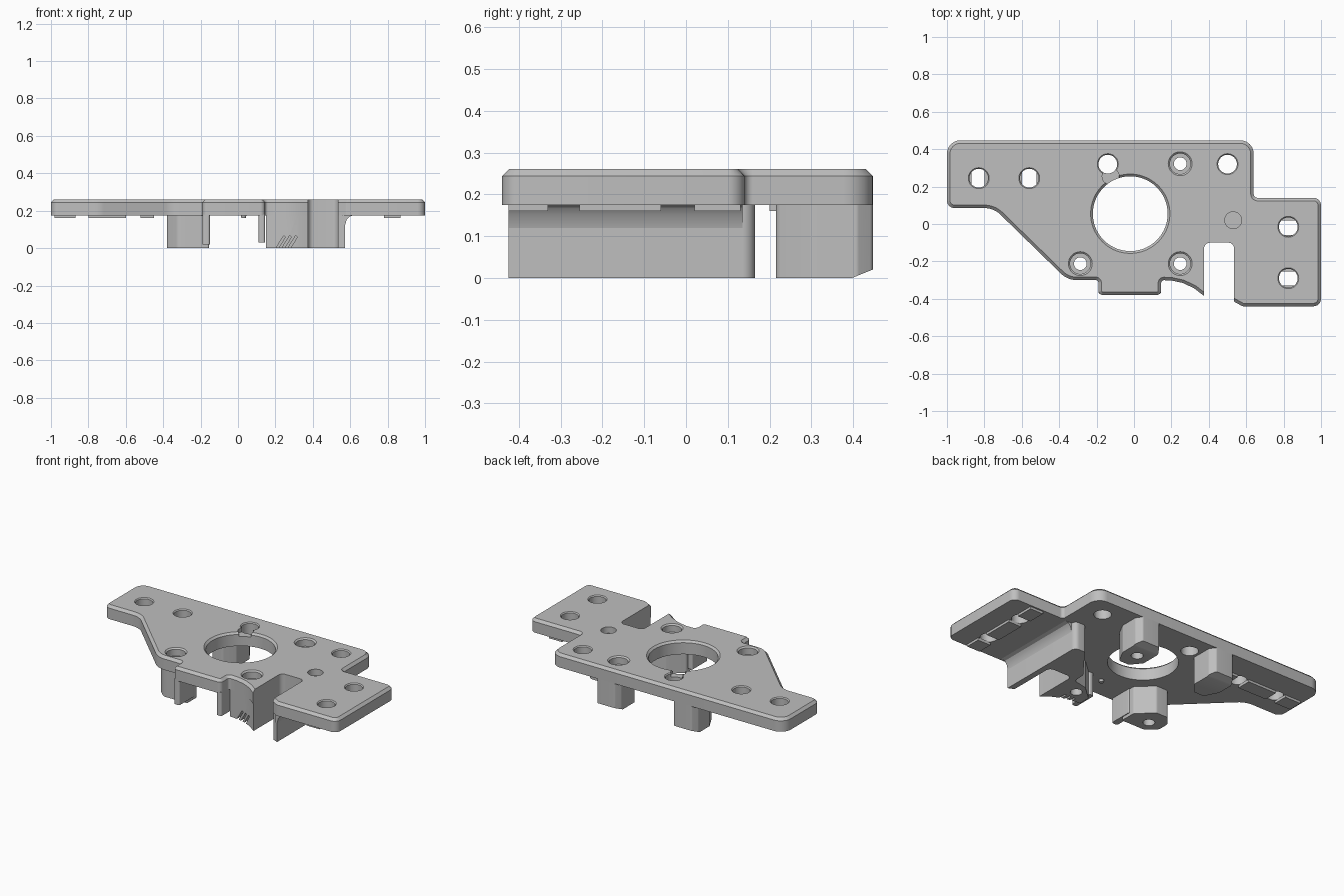
import bpy, bmesh, math
from mathutils import Vector, Matrix

if "Cube" in bpy.data.objects:
    bpy.data.objects.remove(bpy.data.objects["Cube"])

grey = bpy.data.materials.new("plain_grey")
grey.use_nodes = True
GREY = (0.52, 0.52, 0.52, 1)
grey.diffuse_color = GREY
grey.node_tree.nodes["Principled BSDF"].inputs["Base Color"].default_value = GREY


def rounded(corners, steps=6):
    """Outline from (x, y, optional corner radius)."""
    out = []
    for i, c in enumerate(corners):
        p = Vector(c[:2])
        r = c[2] if len(c) > 2 else 0
        if not r:
            out.append(p)
            continue
        a = (Vector(corners[i - 1][:2]) - p).normalized()
        b = (Vector(corners[(i + 1) % len(corners)][:2]) - p).normalized()
        half = a.angle(b) / 2
        centre = p + (a + b).normalized() * r / math.sin(half)
        reach = r / math.tan(half)
        start, end = p + a * reach - centre, p + b * reach - centre
        for k in range(steps + 1):
            t = k / steps
            out.append(centre + (start * (1 - t) + end * t).normalized() * r)
    return out


def finish(bm, name):
    bmesh.ops.recalc_face_normals(bm, faces=bm.faces)
    mesh = bpy.data.meshes.new(name)
    bm.to_mesh(mesh)
    bm.free()
    mesh.materials.append(grey)
    obj = bpy.data.objects.new(name, mesh)
    bpy.context.collection.objects.link(obj)
    return obj


def prism(name, corners, z0, z1, chamfer=0, matrix=None):
    bm = bmesh.new()
    base = bm.faces.new([bm.verts.new((p.x, p.y, z0)) for p in rounded(corners)])
    geo = bmesh.ops.extrude_face_region(bm, geom=[base], use_keep_orig=True)["geom"]
    bmesh.ops.translate(bm, verts=[g for g in geo if isinstance(g, bmesh.types.BMVert)],
                        vec=(0, 0, z1 - z0))
    if chamfer:
        bmesh.ops.recalc_face_normals(bm, faces=bm.faces)
        rim = [e for e in bm.edges if all(abs(v.co.z - z1) < 1e-5 for v in e.verts)]
        bmesh.ops.bevel(bm, geom=rim, offset=chamfer, segments=1, affect='EDGES')
    if matrix:
        bm.transform(matrix)
    return finish(bm, name)


def box(name, x0, x1, y0, y1, z0, z1, r=0):
    return prism(name, [(x0, y0, r), (x1, y0, r), (x1, y1, r), (x0, y1, r)], z0, z1)


def cone(name, x, y, r0, r1, z0, z1, sides=40):
    bm = bmesh.new()
    bmesh.ops.create_cone(bm, cap_ends=True, segments=sides, radius1=r0, radius2=r1,
                          depth=z1 - z0, matrix=Matrix.Translation((x, y, (z0 + z1) / 2)))
    return finish(bm, name)


def cut(obj, cutter):
    mod = obj.modifiers.new("cut", 'BOOLEAN')
    mod.operation = 'DIFFERENCE'
    mod.solver = 'EXACT'
    mod.object = cutter
    bpy.context.view_layer.objects.active = obj
    bpy.ops.object.modifier_apply(modifier=mod.name)
    bpy.data.objects.remove(cutter)


BOTTOM, TOP = 0.175, 0.26
MX, MY, SPAN = -0.02, 0.055, 0.267      # bore centre and screw half spacing

# Chamfered plate
plate = prism("plate", [
    (-1, 0.447, 0.07), (0.64, 0.447, 0.07), (0.64, 0.14, 0.02), (1, 0.14, 0.04),
    (1, -0.44, 0.04), (0.58, -0.44, 0.02), (0.535, -0.415), (0.375, -0.385),
    (0.32, -0.343), (0.26, -0.315), (0.2, -0.302), (0.145, -0.3, 0.015),
    (0.145, -0.38, 0.025), (-0.19, -0.38, 0.025), (-0.19, -0.3, 0.015),
    (-0.355, -0.3, 0.12), (-0.75, 0.085, 0.12), (-1, 0.085, 0.04)], BOTTOM, TOP, 0.016)

# Cable notch, bore and its screw-head relief
cut(plate, box("notch_cutter", 0.375, 0.535, -0.6, -0.1, 0, 1, 0.03))
cut(plate, cone("bore_cutter", MX, MY, 0.2, 0.2, 0, 1, 72))
cut(plate, cone("bore_chamfer", MX, MY, 0.196, 0.214, TOP - 0.016, TOP + 0.002, 72))
cut(plate, cone("relief_cutter", -0.125, 0.255, 0.045, 0.045, 0.235, 1))

# Mounting holes, countersunk screw holes and blind dimple
for x, y in [(-0.83, 0.245), (-0.56, 0.245), (-0.14, 0.32), (0.5, 0.32),
             (0.825, -0.015), (0.825, -0.29)]:
    cut(plate, cone("hole_cutter", x, y, 0.05, 0.05, 0, 1))
    cut(plate, cone("hole_chamfer", x, y, 0.048, 0.057, TOP - 0.008, TOP + 0.001))
screws = [(MX + SPAN, MY + SPAN), (MX - SPAN, MY - SPAN), (MX + SPAN, MY - SPAN)]
cut(plate, cone("dimple_cutter", 0.53, 0.02, 0.045, 0.045, 0.22, 1))

# Back posts, mirrored about the bore, with a chamfered lower back edge
post_shape = [(0.19, 0.447, 0.015), (0.31, 0.447, 0.015), (0.335, 0.41, 0.015), (0.335, 0.3, 0.02),
              (0.29, 0.215, 0.02), (0.22, 0.215, 0.02), (0.165, 0.28, 0.02), (0.165, 0.41, 0.015)]
posts = []
for name, side in (("left_back_post", 1), ("right_back_post", -1)):
    shape = [(MX + side * (x - MX), y, *r) for x, y, *r in post_shape]
    post = prism(name, shape, 0, 0.18)
    tilt = Matrix.Translation((0, 0.447, 0.02)) @ Matrix.Rotation(math.radians(22), 4, 'X')
    wedge = box("chamfer_cutter", -1, 1, -0.3, 0.3, -0.3, 0)
    wedge.data.transform(tilt)
    cut(post, wedge)
    posts.append(post)

# Front right boss
boss = prism("front_right_boss", [
    (-0.155, -0.29, 0.01), (-0.32, -0.29, 0.04), (-0.38, -0.235, 0.03), (-0.38, -0.16, 0.03),
    (-0.33, -0.1, 0.02), (-0.25, -0.1, 0.02), (-0.155, -0.19, 0.02)], 0, 0.18)

# Front left block, running on as a wall round the notch
block = prism("notch_block", [
    (0.15, -0.295), (0.2, -0.299), (0.26, -0.312), (0.32, -0.34), (0.375, -0.38),
    (0.375, -0.1, 0.03), (0.535, -0.1, 0.03), (0.535, -0.41), (0.572, -0.425),
    (0.572, 0.165, 0.03), (0.5, 0.165, 0.02), (0.34, -0.04, 0.03), (0.335, -0.12, 0.02),
    (0.24, -0.14, 0.02), (0.15, -0.22, 0.02)], 0, 0.18)

# Slanted slits in the block front
for i in range(3):
    slit = box("slit_cutter", -0.006, 0.006, -0.05, 0.03, -0.045, 0.045)
    slit.data.transform(Matrix.Translation((0.225 + i * 0.032, -0.3, 0.025))
                        @ Matrix.Rotation(math.radians(32), 4, 'Y'))
    cut(block, slit)

# Screw holes through plate and supports
for (x, y), support in zip(screws, (posts[0], boss, block)):
    for part in (plate, support):
        cut(part, cone("screw_cutter", x, y, 0.034, 0.034, -1, 1))
    cut(plate, cone("head_cutter", x, y, 0.055, 0.055, 0.21, 1))
    cut(plate, cone("head_chamfer", x, y, 0.053, 0.065, TOP - 0.01, TOP + 0.001))

# Fillet between outer wall and plate
along_y = Matrix(((1, 0, 0, 0), (0, 0, 1, 0), (0, 1, 0, 0), (0, 0, 0, 1)))
prism("wall_fillet", [(0.56, 0.12), (0.572, 0.12), (0.58, 0.15), (0.595, 0.168),
                      (0.625, 0.178), (0.56, 0.178)], -0.425, 0.135, 0, along_y)

# Brackets under the front tab
for name, x0, x1, z0 in (("right_bracket", -0.19, -0.15, 0.02), ("left_bracket", 0.11, 0.145, 0.03)):
    box(name, x0, x1, -0.375, -0.22, z0, 0.18, 0.012)

# Locating pads beside the mounting holes
for a, b in ((-0.98, -0.87), (-0.8, -0.6), (-0.52, -0.45)):
    box("right_wing_pad", a, b, 0.2, 0.29, 0.16, 0.178)
for a, b in ((-0.425, -0.33), (-0.255, -0.06), (0.02, 0.13)):
    box("left_arm_pad", 0.78, 0.87, a, b, 0.16, 0.178)
cone("locating_pin", 0.03, -0.25, 0.012, 0.016, 0.16, 0.18, 16)

for obj in bpy.context.collection.objects:
    if obj.type == 'MESH':
        bpy.ops.object.select_all(action='DESELECT')
        obj.select_set(True)
        bpy.context.view_layer.objects.active = obj
        bpy.ops.object.shade_smooth_by_angle(angle=math.radians(25))
